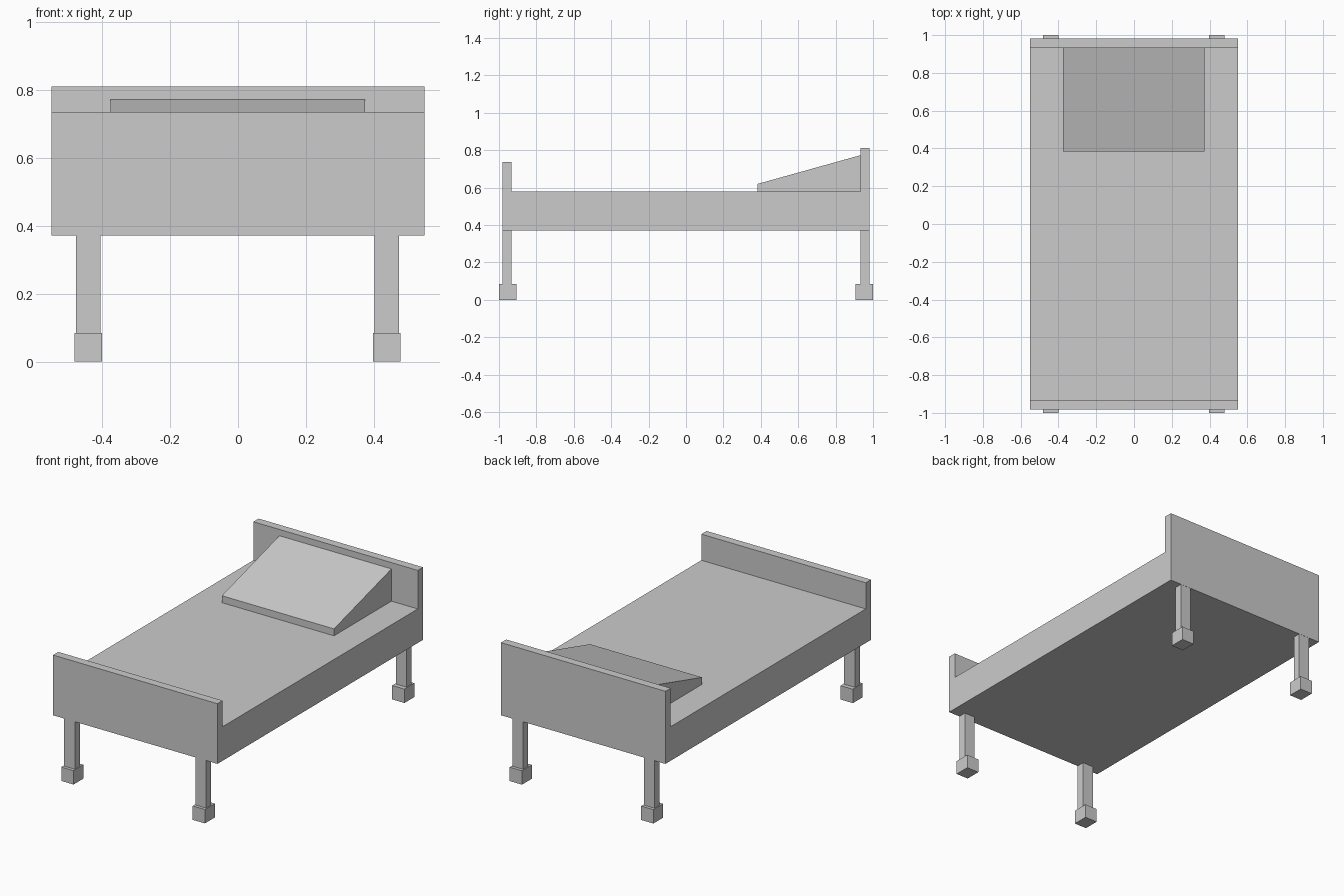
import bpy
import bmesh

cube = bpy.data.objects.get("Cube")
if cube:
    bpy.data.objects.remove(cube, do_unlink=True)

grey = bpy.data.materials.new("plain_grey")
grey.use_nodes = True
colour = (0.6, 0.6, 0.6, 1)
grey.diffuse_color = colour
grey.node_tree.nodes["Principled BSDF"].inputs["Base Color"].default_value = colour


def prism(name, profile, x0, x1):
    """Extrude a (y, z) profile along x from x0 to x1."""
    bm = bmesh.new()
    face = bm.faces.new([bm.verts.new((x0, y, z)) for y, z in profile])
    result = bmesh.ops.extrude_face_region(bm, geom=[face])
    moved = [v for v in result["geom"] if isinstance(v, bmesh.types.BMVert)]
    bmesh.ops.translate(bm, verts=moved, vec=(x1 - x0, 0, 0))
    bmesh.ops.recalc_face_normals(bm, faces=bm.faces)
    mesh = bpy.data.meshes.new(name)
    bm.to_mesh(mesh)
    bm.free()
    mesh.materials.append(grey)
    obj = bpy.data.objects.new(name, mesh)
    bpy.context.scene.collection.objects.link(obj)
    return obj


def box(name, x, y, z):
    corners = [(y[0], z[0]), (y[1], z[0]), (y[1], z[1]), (y[0], z[1])]
    return prism(name, corners, *x)


WIDTH = (-0.55, 0.55)
INNER, OUTER = 0.932, 0.982   # faces of the end boards
BASE, BED_TOP = 0.372, 0.578  # underside and top of the mattress

# Mattress and end boards
box("mattress", WIDTH, (-INNER, INNER), (BASE, BED_TOP))
box("footboard", WIDTH, (-OUTER, -INNER), (BASE, 0.736))
box("headboard", WIDTH, (INNER, OUTER), (BASE, 0.811))

# Sloping pillow against the headboard
slope = [(0.383, BED_TOP), (INNER, BED_TOP), (INNER, 0.773), (0.383, 0.62)]
prism("pillow", slope, -0.376, 0.374)

# Legs with wider block feet
for side, cx in (("right", -0.441), ("left", 0.438)):
    for end, s in (("front", -1), ("back", 1)):
        cy = s * 0.957
        box(f"{end}_{side}_leg", (cx - 0.036, cx + 0.036),
            (cy - 0.024, cy + 0.024), (0.084, BASE))
        cy = s * 0.953
        box(f"{end}_{side}_foot", (cx - 0.041, cx + 0.041),
            (cy - 0.047, cy + 0.047), (0, 0.084))
